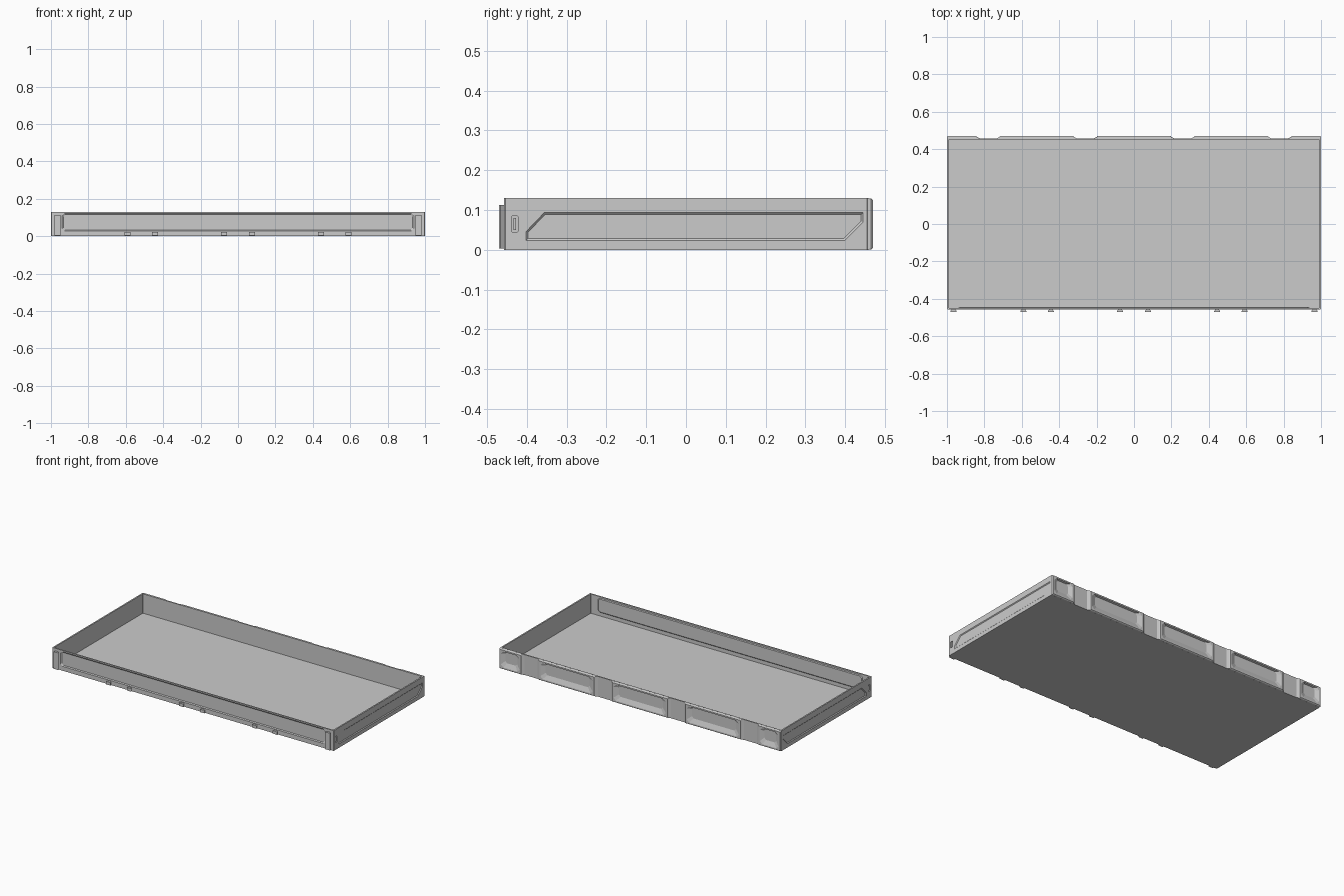
import bpy, bmesh

if "Cube" in bpy.data.objects:
    bpy.data.objects.remove(bpy.data.objects["Cube"])


def loft(name, rings):
    """Skin equal-length rings of points and cap both ends."""
    bm = bmesh.new()
    vs = [[bm.verts.new(p) for p in r] for r in rings]
    n = len(rings[0])
    for a, b in zip(vs, vs[1:]):
        for i in range(n):
            j = (i + 1) % n
            bm.faces.new((a[i], a[j], b[j], b[i]))
    bm.faces.new(vs[0])
    bm.faces.new(vs[-1])
    bmesh.ops.recalc_face_normals(bm, faces=bm.faces)
    me = bpy.data.meshes.new(name)
    bm.to_mesh(me)
    bm.free()
    ob = bpy.data.objects.new(name, me)
    bpy.context.collection.objects.link(ob)
    return ob


def cut_rect(u0, u1, v0, v1, c):
    """Rectangle with clipped corners."""
    return [(u0 + c, v0), (u1 - c, v0), (u1, v0 + c), (u1, v1 - c),
            (u1 - c, v1), (u0 + c, v1), (u0, v1 - c), (u0, v0 + c)]


def at_x(pts, x):
    return [(x, u, v) for u, v in pts]


def at_y(pts, y):
    return [(u, y, v) for u, v in pts]


def at_z(pts, z):
    return [(u, v, z) for u, v in pts]


def cut(target, cutter):
    m = target.modifiers.new(cutter.name, 'BOOLEAN')
    m.operation = 'DIFFERENCE'
    m.solver = 'EXACT'
    m.object = cutter
    cutter.hide_render = True
    cutter.hide_set(True)


# Thin-walled tray
outer = cut_rect(-1, 1, -0.457, 0.458, 0.003)
inner = cut_rect(-0.991, 0.991, -0.449, 0.45, 0.002)
tray = loft("tray", [at_z(outer, 0), at_z(outer, 0.13),
                     at_z(inner, 0.13), at_z(inner, 0.006)])

# Sunken panels with sloping rims and latch slots on both sides
panel_out = [(-0.402, 0.024), (0.399, 0.024), (0.445, 0.07),
             (0.445, 0.094), (-0.356, 0.094), (-0.402, 0.046)]
panel_in = [(-0.397, 0.029), (0.397, 0.029), (0.44, 0.072),
            (0.44, 0.089), (-0.354, 0.089), (-0.397, 0.044)]
slot = cut_rect(-0.439, -0.422, 0.045, 0.085, 0.002)
for s, side in ((-1, "left"), (1, "right")):
    cut(tray, loft(side + "_panel_cutter", [at_x(panel_out, s * 1.01),
                                            at_x(panel_out, s * 1.0001),
                                            at_x(panel_in, s * 0.9955)]))
    cut(tray, loft(side + "_slot_cutter", [at_x(slot, s * 1.01), at_x(slot, s * 0.994)]))
    bar = cut_rect(-0.434, -0.427, 0.05, 0.08, 0.001)
    loft(side + "_latch_bar", [at_x(bar, s * 0.993), at_x(bar, s * 0.9985)])

# Front panel: pressed in outside, raised inside
fo = cut_rect(-0.94, 0.94, 0.028, 0.122, 0.012)
fi = cut_rect(-0.934, 0.934, 0.034, 0.116, 0.01)
cut(tray, loft("front_panel_cutter", [at_y(fo, -0.47), at_y(fo, -0.4571), at_y(fi, -0.4525)]))
loft("front_inner_panel", [at_y(fo, -0.45), at_y(fi, -0.445)])


# Dovetail hooks along the front
def hook(name, x, z0, z1, w0, w1):
    plan = [(x - w0, -0.456), (x - w1, -0.466), (x - w1, -0.47),
            (x + w1, -0.47), (x + w1, -0.466), (x + w0, -0.456)]
    loft(name, [at_z(plan, z0), at_z(plan, z1)])


for s in (-1, 1):
    hook("front_post", s * 0.965, 0.003, 0.113, 0.009, 0.017)
    for x in (0.075, 0.445, 0.592):
        hook("front_clip", s * x, 0.003, 0.022, 0.009, 0.016)

# Back frame sections separated by tapered vertical channels
for x0, x1 in ((-1, -0.84), (-0.72, -0.32), (-0.2, 0.2), (0.32, 0.72), (0.84, 1)):
    end = abs(x0) == 1 or abs(x1) == 1
    a = x0 if x0 == -1 else x0 - 0.018
    b = x1 if x1 == 1 else x1 + 0.018
    side = 0.024 if end else 0.03
    loft("back_frame", [
        at_y(cut_rect(a, b, 0, 0.13, 0.001), 0.456),
        at_y(cut_rect(x0, x1, 0.001, 0.129, 0.001), 0.465),
        at_y(cut_rect(x0 + 0.004, x1 - 0.004, 0.005, 0.125, 0.001), 0.47),
        at_y(cut_rect(x0 + 0.014, x1 - 0.014, 0.014, 0.116, 0.016), 0.47),
        at_y(cut_rect(x0 + 0.014 + side, x1 - 0.014 - side, 0.042, 0.112, 0.012), 0.4585)])
